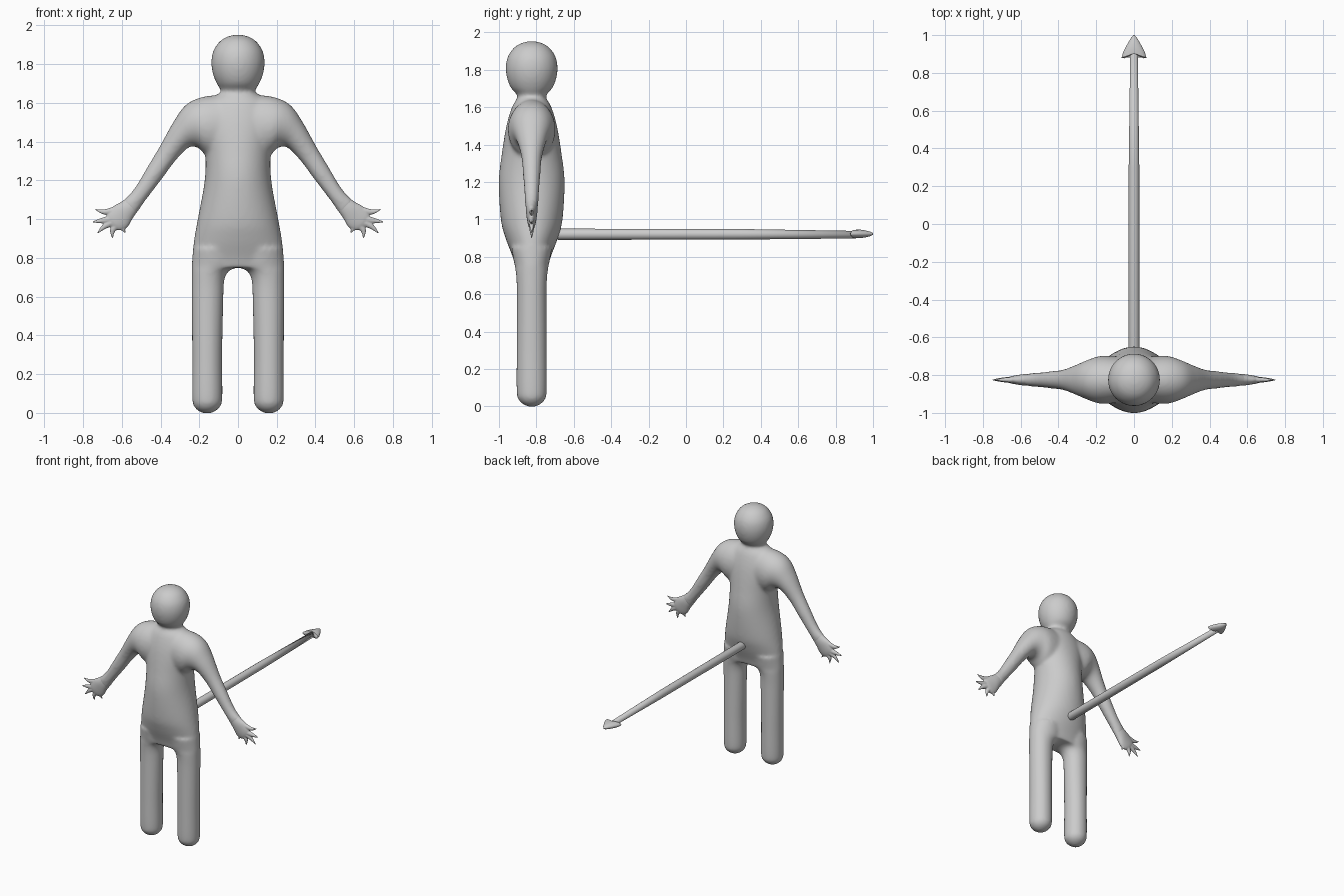
import bpy, bmesh, math
from mathutils import Vector

cube = bpy.data.objects.get("Cube")
if cube:
    bpy.data.objects.remove(cube, do_unlink=True)

YC = -0.825  # depth position of the figure

grey = bpy.data.materials.new("plain_grey")
grey.use_nodes = True
grey.diffuse_color = (0.6, 0.6, 0.6, 1)
grey.node_tree.nodes["Principled BSDF"].inputs["Base Color"].default_value = (0.6, 0.6, 0.6, 1)


def refine(sections, steps=5):
    """Catmull-Rom smoothing of a list of equal-length number tuples."""
    s = [Vector(v) for v in sections]
    out = []
    for i in range(len(s) - 1):
        a, b, c, d = s[max(i - 1, 0)], s[i], s[i + 1], s[min(i + 2, len(s) - 1)]
        for k in range(steps):
            t = k / steps
            out.append(b + (c - a) * (t / 2) + (a * 2 - b * 5 + c * 4 - d) * (t * t / 2)
                       + (b * 3 - a - c * 3 + d) * (t ** 3 / 2))
    return out + [s[-1]]


def skin(bm, rings):
    """Bridge rings of points into a closed tube."""
    rows = [[bm.verts.new(p) for p in ring] for ring in rings]
    n = len(rows[0])
    for lo, hi in zip(rows, rows[1:]):
        for i in range(n):
            j = (i + 1) % n
            bm.faces.new((lo[i], lo[j], hi[j], hi[i]))
    bm.faces.new(rows[0][::-1])
    bm.faces.new(rows[-1])


def loft(bm, sections, side=1, n=32):
    """Ellipses spanning two outline points (x1, z1, x2, z2) with a half depth."""
    rings = []
    for x1, z1, x2, z2, d in refine([s[:4] + (s[4],) for s in map(tuple, sections)]):
        ring = []
        for i in range(n):
            a = math.tau * i / n
            t = 0.5 - 0.5 * math.cos(a)
            ring.append((side * (x1 + (x2 - x1) * t), YC + d * math.sin(a), z1 + (z2 - z1) * t))
        rings.append(ring)
    skin(bm, rings)


def finish(bm, name, voxel=0, smooth=0):
    bmesh.ops.recalc_face_normals(bm, faces=bm.faces)
    for f in bm.faces:
        f.smooth = True
    me = bpy.data.meshes.new(name)
    bm.to_mesh(me)
    bm.free()
    me.materials.append(grey)
    ob = bpy.data.objects.new(name, me)
    bpy.context.collection.objects.link(ob)
    if voxel:
        m = ob.modifiers.new("merge", 'REMESH')
        m.mode, m.voxel_size, m.use_smooth_shade = 'VOXEL', voxel, True
        s = ob.modifiers.new("blend", 'SMOOTH')
        s.factor, s.iterations = 0.5, smooth
    return ob


# Torso and head: height, half width, half depth
torso = [(1.65, 0.095, 0.075), (1.6, 0.16, 0.105), (1.5, 0.195, 0.135), (1.35, 0.17, 0.16),
         (1.2, 0.172, 0.176), (1.0, 0.208, 0.165), (0.9, 0.226, 0.14), (0.8, 0.237, 0.102),
         (0.75, 0.237, 0.088)]
head = [(1.6, 0.085, 0.07), (1.66, 0.088, 0.075), (1.7, 0.11, 0.11), (1.75, 0.13, 0.131),
        (1.81, 0.138, 0.139), (1.87, 0.127, 0.128), (1.92, 0.092, 0.093), (1.945, 0.048, 0.048),
        (1.952, 0.01, 0.01)]
# Legs and arms: two outline points and half depth
leg = [(0.14, -0.002, 0.18, -0.002, 0.02), (0.112, 0.012, 0.208, 0.012, 0.048),
       (0.09, 0.035, 0.228, 0.035, 0.07), (0.08, 0.08, 0.237, 0.08, 0.081),
       (0.081, 0.3, 0.237, 0.3, 0.081), (0.075, 0.6, 0.24, 0.6, 0.08),
       (0.069, 0.69, 0.24, 0.69, 0.083), (0.045, 0.735, 0.24, 0.735, 0.088),
       (0.0, 0.76, 0.24, 0.76, 0.093), (0.0, 0.85, 0.232, 0.85, 0.11)]
arm = [(0.05, 1.645, 0.08, 1.3, 0.12), (0.18, 1.632, 0.165, 1.33, 0.127),
       (0.27, 1.59, 0.205, 1.368, 0.108), (0.335, 1.5, 0.255, 1.37, 0.083),
       (0.405, 1.375, 0.325, 1.298, 0.056), (0.468, 1.27, 0.39, 1.21, 0.047),
       (0.538, 1.155, 0.465, 1.112, 0.039), (0.6, 1.092, 0.535, 1.015, 0.033)]

bm = bmesh.new()
for part in (torso, head):
    loft(bm, [(-w, z, w, z, d) for z, w, d in part], n=48)
for side in (1, -1):
    loft(bm, leg, side)
    loft(bm, arm, side)
finish(bm, "body", 0.01, 14)

# Hands with pointed curved fingers: base, middle, tip
palm = [(0.565, 1.117, 0.5, 1.065, 0.03), (0.605, 1.088, 0.54, 1.01, 0.031),
        (0.645, 1.065, 0.57, 0.96, 0.026), (0.675, 1.03, 0.605, 0.942, 0.02),
        (0.68, 1.0, 0.64, 0.95, 0.012)]
fingers = [((0.62, 1.05), (0.69, 1.037), (0.737, 1.05)), ((0.65, 1.0), (0.705, 0.992), (0.752, 0.985)),
           ((0.645, 0.985), (0.69, 0.962), (0.728, 0.925)), ((0.62, 0.975), (0.648, 0.94), (0.648, 0.9)),
           ((0.59, 0.985), (0.596, 0.955), (0.58, 0.928))]
for side, name in ((1, "left_hand"), (-1, "right_hand")):
    bm = bmesh.new()
    loft(bm, palm, side)
    for finger in fingers:
        p = [Vector(v) for v in finger]
        across = (p[2] - p[0]).orthogonal().normalized()
        rows = []
        for c, r in zip(p, (0.022, 0.014, 0.003)):
            rows.append((*(c + across * r), *(c - across * r), r * 0.8))
        loft(bm, rows, side, 12)
    finish(bm, name, 0.004, 4)


def ellipse_y(y, w, h, z, sweep=0, n=24):
    """Ring around the y axis, its sides swept backwards."""
    return [(w * math.cos(a), y - sweep * abs(math.cos(a)), z + h * math.sin(a))
            for a in (math.tau * i / n for i in range(n))]


# Shaft, slightly tapered, with rounded root
bm = bmesh.new()
skin(bm, [ellipse_y(y, r, r, z) for y, r, z in
          ((-0.71, 0.015, 0.92), (-0.7, 0.025, 0.92), (-0.68, 0.03, 0.92), (0.3, 0.028, 0.92),
           (0.91, 0.02, 0.918))])
finish(bm, "shaft")

# Arrowhead with swept-back barbs
bm = bmesh.new()
skin(bm, [ellipse_y(y, w, h, 0.922, s) for y, w, h, s in
          ((0.905, 0.05, 0.014, 0.028), (0.903, 0.066, 0.022, 0.023), (0.93, 0.058, 0.023, 0.022),
           (0.957, 0.041, 0.019, 0.015), (0.985, 0.02, 0.012, 0.006), (1.0, 0.004, 0.004, 0))])
tip = finish(bm, "arrowhead")
bpy.context.view_layer.objects.active = tip
tip.select_set(True)
bpy.ops.object.shade_smooth_by_angle(angle=math.radians(50))
